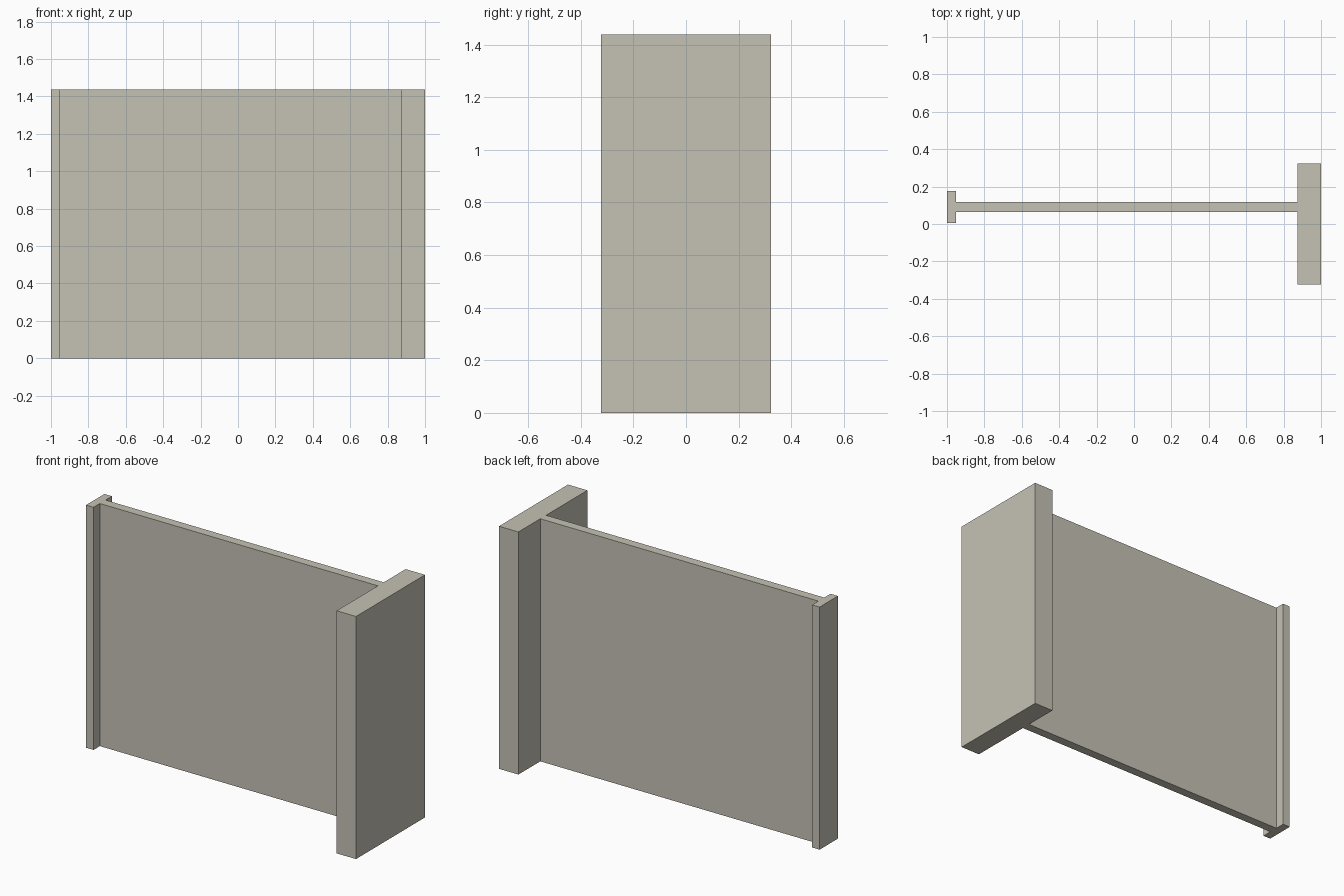
import bpy, bmesh

if "Cube" in bpy.data.objects:
    bpy.data.objects.remove(bpy.data.objects["Cube"])

HEIGHT = 1.438
WEB_Y = 0.091      # centre line of the web and the narrow flange

# Plan outline: mirror one half of the web and narrow flange about WEB_Y,
# then close it around the wide flange
WIDE_X, WIDE_Y = 0.873, 0.323
half = [(WIDE_X, 0.027), (-0.951, 0.027), (-0.951, 0.086), (-1.0, 0.086)]
upper = [(x, WEB_Y + d) for x, d in half]
lower = [(x, WEB_Y - d) for x, d in reversed(half)]
wide = [(WIDE_X, -WIDE_Y), (1.0, -WIDE_Y), (1.0, WIDE_Y), (WIDE_X, WIDE_Y)]
outline = upper + lower + wide

# Extrude the outline upwards
bm = bmesh.new()
base = bm.faces.new([bm.verts.new((x, y, 0)) for x, y in outline])
top = bmesh.ops.extrude_face_region(bm, geom=[base], use_keep_orig=True)
bmesh.ops.translate(bm, vec=(0, 0, HEIGHT),
                    verts=[g for g in top["geom"] if isinstance(g, bmesh.types.BMVert)])
bmesh.ops.recalc_face_normals(bm, faces=bm.faces)
mesh = bpy.data.meshes.new("flanged_wall")
bm.to_mesh(mesh)
bm.free()

# Single warm grey colour
mat = bpy.data.materials.new("warm_grey")
mat.diffuse_color = (0.558, 0.539, 0.462, 1)
mat.use_nodes = True
mat.node_tree.nodes["Principled BSDF"].inputs["Base Color"].default_value = mat.diffuse_color
mesh.materials.append(mat)
bpy.context.collection.objects.link(bpy.data.objects.new("flanged_wall", mesh))
